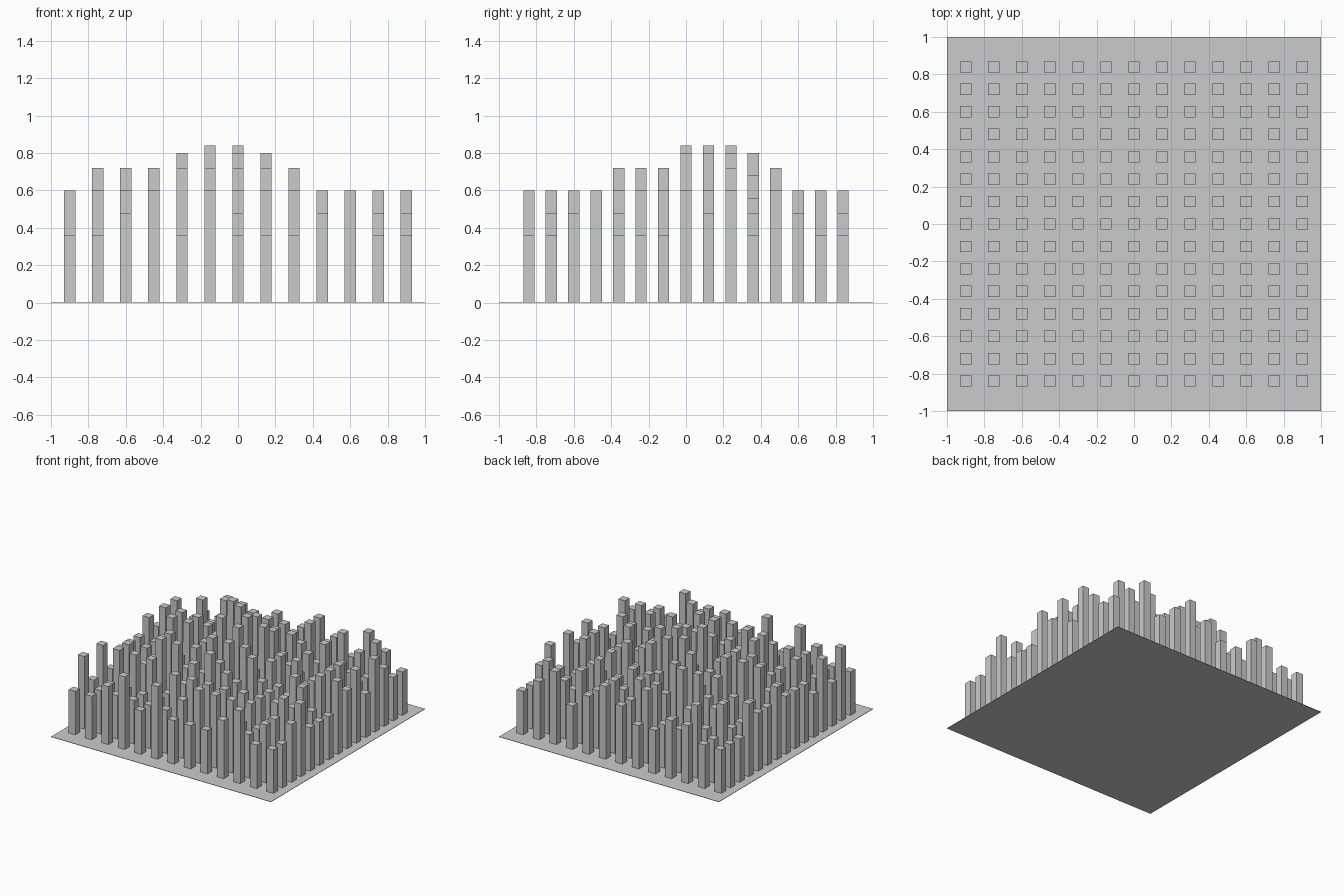
import bpy, random

if "Cube" in bpy.data.objects:
    bpy.data.objects.remove(bpy.data.objects["Cube"])

random.seed(4)
NX, NY = 13, 15
DX, DY, W, STEP = 0.15, 0.12, 0.06, 0.12

# Perimeter heights in storeys
front, back = "3345353334533", "3344334543543"
left, right = "353534445445333", "334533354535433"

# Landmark heights inside the grid: (column, row) -> height
peaks = {(6, 7): 0.8, (5, 7): 0.84, (7, 8): 0.8, (6, 8): 0.84, (5, 9): 0.84,
         (4, 10): 0.8, (6, 10): 0.56, (6, 6): 0.72, (7, 9): 0.72, (5, 6): 0.72,
         (1, 8): 0.72, (2, 7): 0.72, (3, 4): 0.72, (8, 5): 0.72, (3, 11): 0.72,
         (1, 12): 0.6, (2, 13): 0.6, (9, 13): 0.6}


def inside(x, y, cx, cy, rx, ry):
    return ((x - cx) / rx) ** 2 + ((y - cy) / ry) ** 2 < 1


def height(i, j, x, y):
    if j == 0:
        return int(front[i]) * STEP
    if j == NY - 1:
        return int(back[i]) * STEP
    if i == 0:
        return int(left[j]) * STEP
    if i == NX - 1:
        return int(right[j]) * STEP
    level = random.choices((3, 4, 5), (4, 3, 3))[0] * STEP
    if (i, j) in peaks:
        return peaks[i, j]
    # Central rise in two tiers
    if inside(x, y, -0.07, 0.14, 0.25, 0.25):
        return level + 0.2
    if inside(x, y, -0.2, 0.06, 0.6, 0.48):
        return level + STEP
    return level


def box(name, cx, cy, sx, sy, h):
    verts = [(cx + a * sx / 2, cy + b * sy / 2, z) for z in (0, h)
             for a, b in ((-1, -1), (1, -1), (1, 1), (-1, 1))]
    faces = [(3, 2, 1, 0), (4, 5, 6, 7)]
    faces += [(k, (k + 1) % 4, (k + 1) % 4 + 4, k + 4) for k in range(4)]
    mesh = bpy.data.meshes.new(name)
    mesh.from_pydata(verts, [], faces)
    ob = bpy.data.objects.new(name, mesh)
    bpy.context.collection.objects.link(ob)


# Thin base plate
box("base_plate", 0, 0, 2, 2, 0.003)

# Grid of square columns
for j in range(NY):
    for i in range(NX):
        x, y = (i - 6) * DX, (j - 7) * DY
        box(f"column_{i}_{j}", x, y, W, W, height(i, j, x, y))
